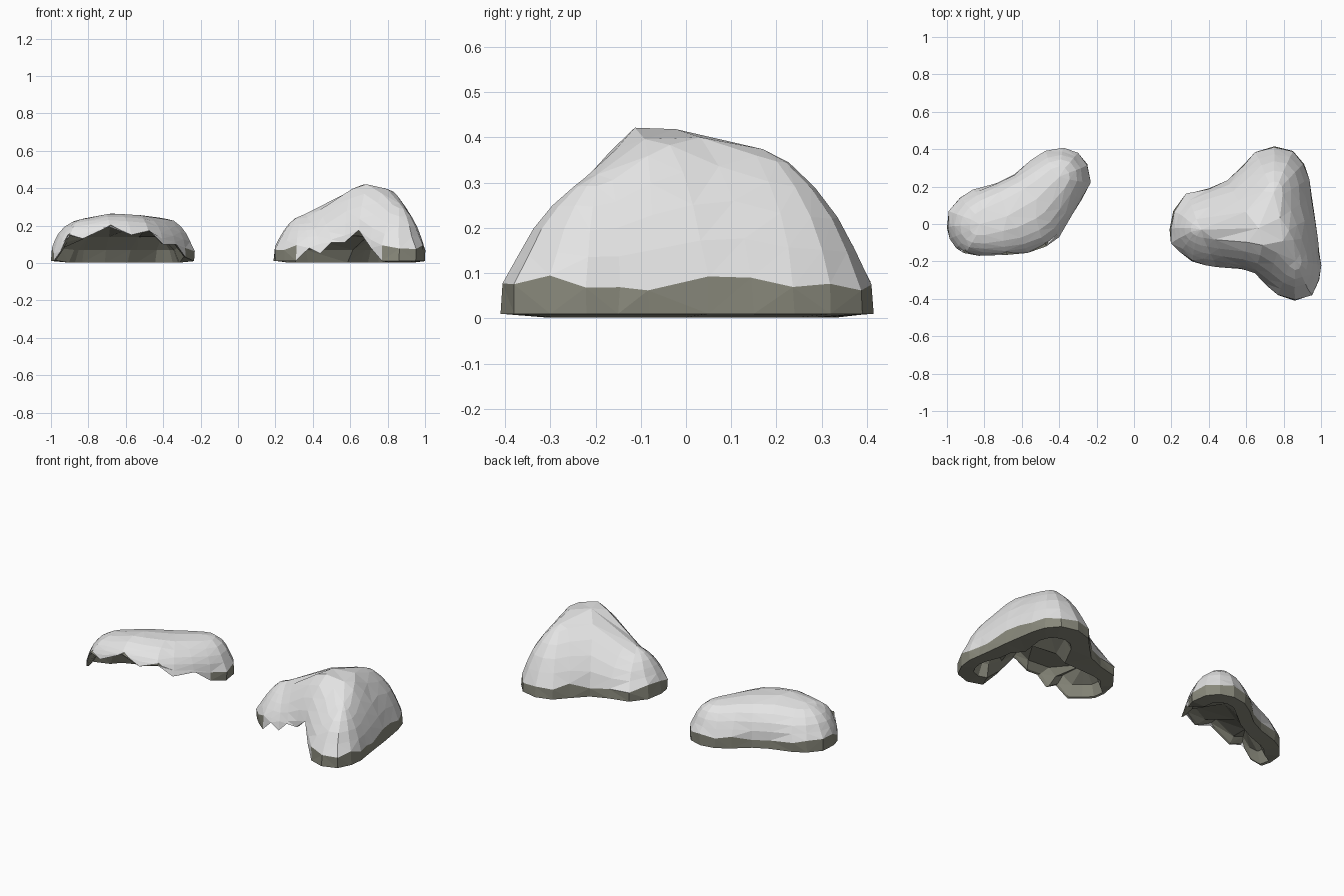
import bpy, bmesh, random
from mathutils import Vector

random.seed(4)
cube = bpy.data.objects.get("Cube")
if cube:
    bpy.data.objects.remove(cube)


def make_material(name, rgb):
    mat = bpy.data.materials.new(name)
    mat.use_nodes = True
    mat.diffuse_color = (*rgb, 1)
    mat.node_tree.nodes["Principled BSDF"].inputs["Base Color"].default_value = (*rgb, 1)
    return mat


snow = make_material("snow_white", (0.78, 0.78, 0.78))
rock = make_material("olive_stone", (0.25, 0.25, 0.20))

BASE, FOOT, OPEN, CEILING = 0.01, 0.06, 0.045, 0.14
LEVELS = (0.25, 0.47, 0.68, 0.86, 1.0)


def mound(name, ridge, sections, power, roundness, band_range):
    """Loft from an outline up to a branching ridge, plus a hollowed underside.
    Outline points are (x, y), or (x, y, rim height) where the wall is thin."""
    bm = bmesh.new()
    columns = []
    for node, points in sections:
        top = Vector(ridge[node])
        for x, y, *thin in points:
            rim = thin[0] if thin else BASE
            band = max(random.uniform(*band_range), rim + 0.012)
            start = max(FOOT, rim)
            column = []
            for z in [rim, band] + [band + (top.z - band) * t for t in LEVELS]:
                h = min(1, max(0, (z - start) / (top.z - start)))
                inward = 1 - (1 - h ** power) ** roundness
                p = Vector((x, y, 0)).lerp(Vector((top.x, top.y, 0)), inward)
                # slight unevenness on the slope, none on rim or ridge
                if 0 < h < 0.98:
                    p += Vector((random.uniform(-1, 1), random.uniform(-1, 1), 0)) * 0.005
                column.append(bm.verts.new((p.x, p.y, z)))
            # underside: ceiling, inner wall and flat lip; the thin walls have almost no lip
            center = Vector((top.x, top.y, CEILING))
            foot = Vector((x, y, 0))
            wall, lip = foot.lerp(center, 0.6), foot.lerp(center, 0.45)
            wall.z, lip.z = 0.07, 0.002
            if thin:
                wall, lip = foot.lerp(center, 0.25), foot.lerp(center, 0.07)
                wall.z, lip.z = 0.07 + rim * 0.7, rim + 0.004
            columns.append(([bm.verts.new(p) for p in (center, wall, lip)] + column, rim))

    for (a, rim_a), (b, rim_b) in zip(columns, columns[1:] + columns[:1]):
        for k in range(len(a) - 1):
            face = bm.faces.new((a[k], b[k], b[k + 1], a[k + 1]))
            stone = k < 3 or (k == 3 and max(rim_a, rim_b) < OPEN)
            face.material_index = 1 if stone else 0
    bmesh.ops.remove_doubles(bm, verts=bm.verts, dist=0.0005)
    # soften the ridges of the snow, leaving the stone edge crisp
    soft = [v for v in bm.verts if all(f.material_index == 0 for f in v.link_faces)]
    for _ in range(2):
        bmesh.ops.smooth_vert(bm, verts=soft, factor=0.5,
                              use_axis_x=True, use_axis_y=True, use_axis_z=True)
    bmesh.ops.triangulate(bm, faces=bm.faces[:])
    bmesh.ops.recalc_face_normals(bm, faces=bm.faces[:])
    mesh = bpy.data.meshes.new(name)
    bm.to_mesh(mesh)
    bm.free()
    mesh.materials.append(snow)
    mesh.materials.append(rock)
    bpy.context.collection.objects.link(bpy.data.objects.new(name, mesh))


# Tall three-lobed mound
mound(
    "tall_snow_mound",
    {"west": (0.34, -0.02, 0.265), "peak": (0.69, -0.05, 0.49), "north": (0.75, 0.16, 0.395),
     "east": (0.79, -0.07, 0.43), "south": (0.86, -0.19, 0.33)},
    [("west", [(0.25, -0.15, 0.012), (0.2, -0.1, 0.012), (0.19, -0.03, 0.012), (0.21, 0.07),
               (0.28, 0.16), (0.4, 0.19)]),
     ("peak", [(0.5, 0.23)]),
     ("north", [(0.58, 0.31), (0.65, 0.385), (0.75, 0.415), (0.85, 0.39), (0.91, 0.32), (0.935, 0.24)]),
     ("peak", [(0.95, 0.15)]),
     ("east", [(0.965, 0.05), (0.98, -0.08)]),
     ("south", [(0.99, -0.15), (1, -0.22), (0.99, -0.3), (0.95, -0.38), (0.86, -0.41), (0.77, -0.38)]),
     ("east", [(0.71, -0.33, 0.08)]),
     ("peak", [(0.65, -0.26, 0.18), (0.57, -0.24, 0.11)]),
     ("west", [(0.5, -0.235, 0.11), (0.44, -0.23, 0.05), (0.38, -0.22, 0.08), (0.31, -0.2, 0.012)])],
    1.7, 0.82, (0.06, 0.1))

# Low bean-shaped mound
mound(
    "low_snow_mound",
    {"west": (-0.8, 0.0, 0.25), "mid": (-0.69, 0.05, 0.282),
     "slope": (-0.53, 0.14, 0.27), "north": (-0.41, 0.25, 0.255)},
    [("west", [(-0.95, -0.13, 0.06), (-0.985, -0.08, 0.012), (-1, -0.02, 0.012), (-0.99, 0.07),
               (-0.93, 0.14), (-0.86, 0.18)]),
     ("mid", [(-0.73, 0.22)]),
     ("slope", [(-0.64, 0.265), (-0.55, 0.34)]),
     ("north", [(-0.47, 0.39), (-0.38, 0.405), (-0.3, 0.38), (-0.25, 0.32), (-0.235, 0.22), (-0.28, 0.13, 0.03)]),
     ("slope", [(-0.33, 0.05, 0.1), (-0.4, -0.07, 0.1), (-0.47, -0.12, 0.17)]),
     ("mid", [(-0.57, -0.155, 0.15), (-0.68, -0.165, 0.2)]),
     ("west", [(-0.83, -0.17, 0.13), (-0.91, -0.155, 0.15)])],
    2, 0.57, (0.05, 0.085))
